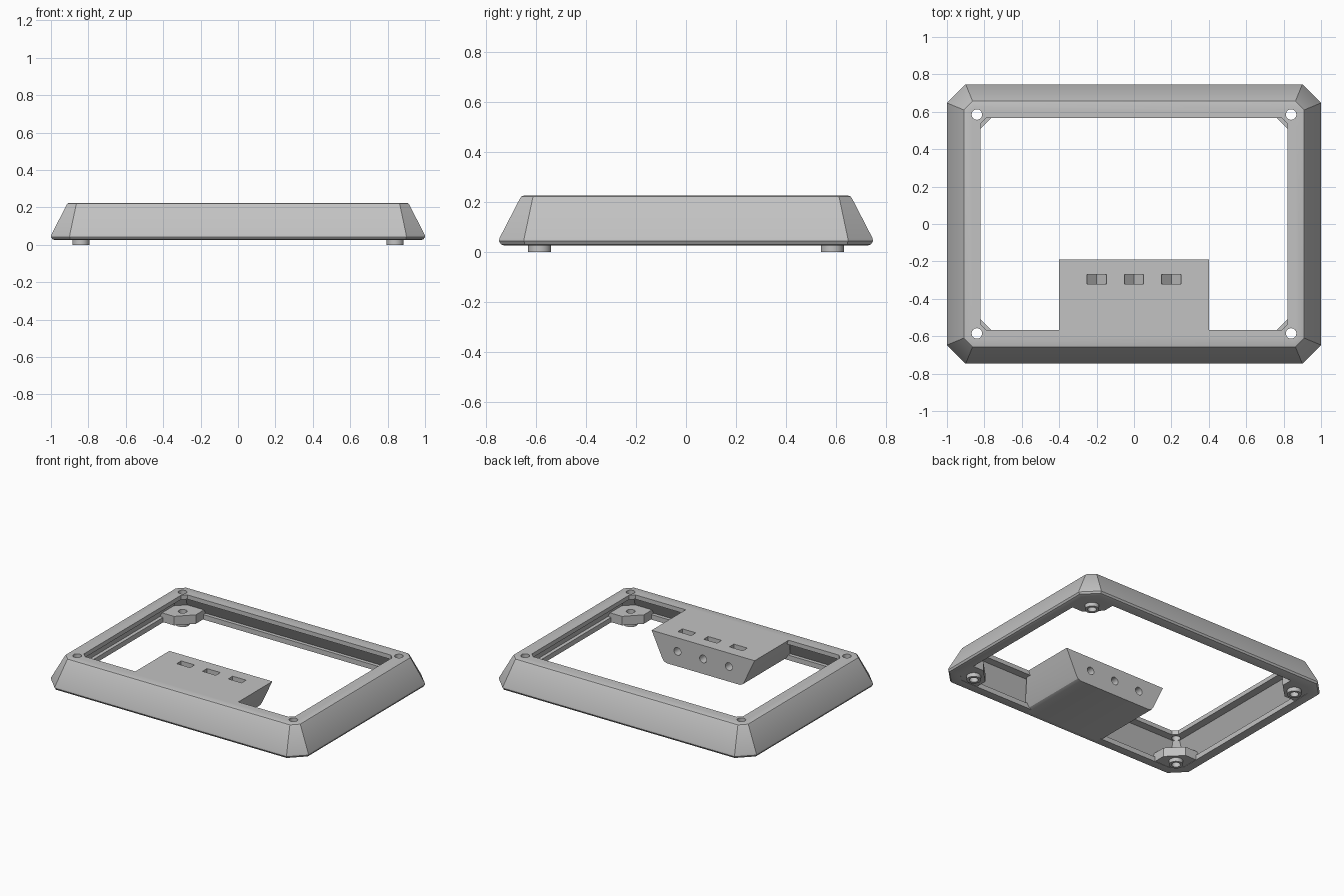
import bpy, bmesh, math
from mathutils import Matrix, Vector

cube = bpy.data.objects.get("Cube")
if cube:
    bpy.data.objects.remove(cube, do_unlink=True)

grey = bpy.data.materials.new("matte grey")
grey.use_nodes = True
colour = (0.54, 0.54, 0.54, 1)
grey.diffuse_color = colour
grey.node_tree.nodes["Principled BSDF"].inputs["Base Color"].default_value = colour

HALF_X, HALF_Y = 1.0, 0.747
SCREW = (0.84, 0.585)
CORNERS = [("front_right", -1, -1), ("front_left", 1, -1),
           ("back_left", 1, 1), ("back_right", -1, 1)]


def finish(name, bm):
    bmesh.ops.recalc_face_normals(bm, faces=bm.faces)
    mesh = bpy.data.meshes.new(name)
    bm.to_mesh(mesh)
    bm.free()
    mesh.materials.append(grey)
    obj = bpy.data.objects.new(name, mesh)
    bpy.context.collection.objects.link(obj)
    return obj


def loft(name, rings, closed=False):
    """Skin a list of point rings; closed joins the last ring to the first."""
    bm = bmesh.new()
    loops = [[bm.verts.new(p) for p in ring] for ring in rings]
    n = len(loops[0])
    pairs = list(zip(loops, loops[1:]))
    if closed:
        pairs.append((loops[-1], loops[0]))
    else:
        bm.faces.new(loops[0])
        bm.faces.new(loops[-1])
    for a, b in pairs:
        for i in range(n):
            j = (i + 1) % n
            bm.faces.new((a[i], a[j], b[j], b[i]))
    return finish(name, bm)


def cylinder(name, centre, radius, depth, along_y=False, sides=24):
    bm = bmesh.new()
    turn = Matrix.Rotation(math.pi / 2, 4, "X") if along_y else Matrix()
    bmesh.ops.create_cone(bm, cap_ends=True, segments=sides, radius1=radius,
                          radius2=radius, depth=depth,
                          matrix=Matrix.Translation(Vector(centre)) @ turn)
    return finish(name, bm)


def cut(obj, cutter):
    mod = obj.modifiers.new("cut", "BOOLEAN")
    mod.operation = "DIFFERENCE"
    mod.solver = "EXACT"
    mod.object = cutter
    bpy.context.view_layer.objects.active = obj
    bpy.ops.object.modifier_apply(modifier=mod.name)
    bpy.data.objects.remove(cutter, do_unlink=True)


def ring(inset, z):
    """Rectangle with clipped corners, offset inwards from the outer edge."""
    x, y = HALF_X - inset, HALF_Y - inset
    c = max(0.1 - 0.59 * inset, 0.03)
    quarter = [(x, y - c), (x - c, y)]
    pts = []
    for sx, sy, flip in ((1, 1, 1), (-1, 1, -1), (-1, -1, 1), (1, -1, -1)):
        pts += [(sx * px, sy * py, z) for px, py in quarter[::flip]]
    return pts


# Hollow sloping frame: outer wall, top rim, inner wall and bottom lip
profile = [(0.022, 0.025), (0.008, 0.03), (0, 0.043), (0.002, 0.055),
           (0.084, 0.214), (0.09, 0.222), (0.1, 0.225),
           (0.18, 0.225), (0.18, 0.195), (0.125, 0.195),
           (0.05, 0.06), (0.075, 0.06), (0.075, 0.025)]
frame = loft("frame", [ring(d, z) for d, z in profile], closed=True)

# Connector block, tapering down from the front rim
levels = [(0.225, 0.4, 0.57), (0.2, 0.388, 0.6), (0.05, 0.317, 0.7),
          (0.034, 0.306, 0.71), (0.025, 0.285, 0.71)]
block = loft("connector_block",
             [[(-w, -f, z), (w, -f, z), (w, -0.19, z), (-w, -0.19, z)]
              for z, w, f in levels])
for x in (-0.2, 0, 0.2):
    # V-bottomed slot on top and round hole at the back
    groove = [(x - 0.052, 0.24), (x + 0.052, 0.24), (x + 0.052, 0.2),
              (x, 0.15), (x - 0.052, 0.2)]
    cut(block, loft("slot_cutter",
                    [[(px, y, z) for px, z in groove] for y in (-0.32, -0.27)]))
    cut(block, cylinder("hole_cutter", (x, -0.215, 0.13), 0.027, 0.11, True))

# Corner plates and feet, drilled through together with the frame
outline = [(0.84, 0.49), (0.95, 0.49), (0.95, 0.63),
           (0.88, 0.7), (0.74, 0.7), (0.74, 0.59)]
parts = [frame, block]
for label, sx, sy in CORNERS:
    x, y = sx * SCREW[0], sy * SCREW[1]
    plate = loft(label + "_corner_plate",
                 [[(sx * px, sy * py, z) for px, py in outline] for z in (0.027, 0.09)])
    foot = cylinder(label + "_foot", (x, y, 0.0155), 0.046, 0.031)
    for part in (frame, plate, foot):
        cut(part, cylinder("screw_cutter", (x, y, 0.1), 0.028, 0.5))
    parts += [plate, foot]

# Smooth the rounded edges and holes, keep the rest sharp
bpy.ops.object.select_all(action="DESELECT")
for part in parts:
    part.select_set(True)
bpy.context.view_layer.objects.active = frame
bpy.ops.object.shade_smooth_by_angle(angle=math.radians(32))
